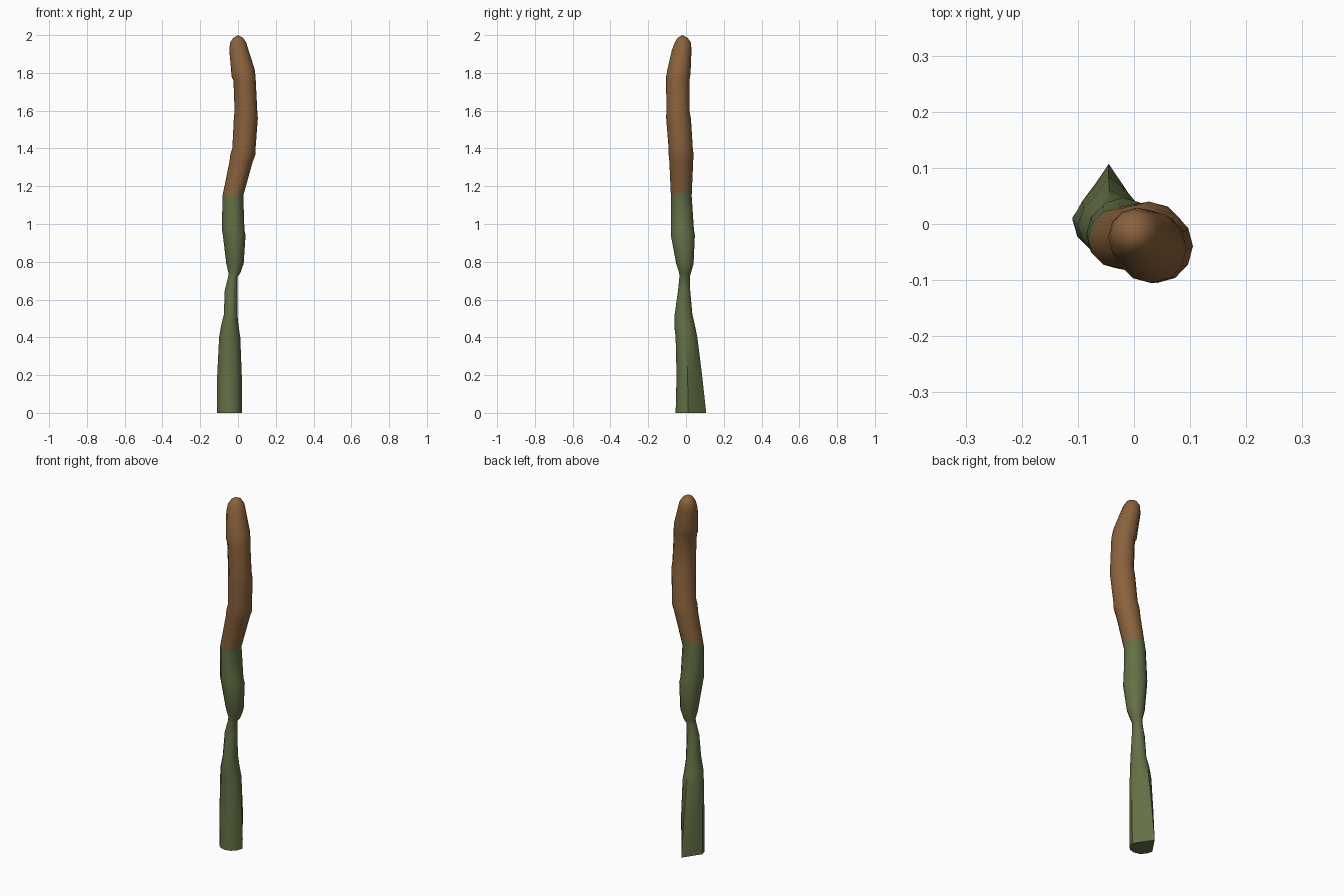
import bpy, bmesh, math
from mathutils import Vector

if "Cube" in bpy.data.objects:
    bpy.data.objects.remove(bpy.data.objects["Cube"])


def material(name, rgb):
    m = bpy.data.materials.new(name)
    m.diffuse_color = (*rgb, 1)
    m.use_nodes = True
    m.node_tree.nodes["Principled BSDF"].inputs["Base Color"].default_value = m.diffuse_color
    return m


green = material("stem green", (0.127, 0.162, 0.061))
brown = material("bark brown", (0.258, 0.122, 0.045))

SIDES = 12
# Cross-sections: height, left x, right x, front y, back y
RINGS = [
    (0.00, -.11, .02, -.055, .107),
    (0.20, -.11, .02, -.05, .085),
    (0.40, -.10, .012, -.055, .06),
    (0.46, -.09, .003, -.062, .048),
    (0.52, -.075, -.003, -.06, .034),
    (0.65, -.07, -.003, -.042, .022),
    (0.72, -.052, -.003, -.035, .02),
    (0.74, -.05, .012, -.036, .026),
    (0.79, -.062, .03, -.052, .04),
    (0.94, -.08, .04, -.08, .047),
    (0.97, -.085, .034, -.08, .042),
    (1.15, -.082, .028, -.08, .03),
    (1.33, -.045, .078, -.088, .038),
    (1.37, -.04, .093, -.092, .04),
    (1.40, -.03, .093, -.092, .036),
    (1.56, -.022, .105, -.105, .026),
    (1.60, -.018, .102, -.104, .018),
    (1.76, -.024, .094, -.105, .018),
    (1.78, -.034, .093, -.105, .022),
    (1.82, -.037, .088, -.098, .025),
    (1.92, -.046, .056, -.075, .029),
    (1.96, -.042, .044, -.06, .026),
    (1.985, -.025, .027, -.045, .01),
]

# Bent tapering stalk, lofted through the cross-sections
bm = bmesh.new()
loops = []
for z, x0, x1, y0, y1 in RINGS:
    cx, cy = (x0 + x1) / 2, (y0 + y1) / 2
    pointed = max(0, 1 - z / 0.5)          # the foot narrows to a ridge at the back
    cy -= 0.015 * pointed
    loop = []
    for i in range(SIDES):
        a = math.tau * i / SIDES
        c, s = math.cos(a), math.sin(a)
        if s > 0:
            k = 1 / (abs(c) + s)           # straight-sided back half
            k = 1 + (k - 1) * pointed
            c, s = c * k, s * k
        depth = y1 - cy if s > 0 else cy - y0
        loop.append(bm.verts.new((cx + c * (x1 - x0) / 2, cy + s * depth, z)))
    loops.append(loop)
for lower, upper in zip(loops, loops[1:]):
    for i in range(SIDES):
        j = (i + 1) % SIDES
        bm.faces.new((lower[i], lower[j], upper[j], upper[i]))

# Foot cap and rounded tip
bm.faces.new(loops[0][::-1])
tip = bm.verts.new((0, -.02, 2))
for i in range(SIDES):
    bm.faces.new((loops[-1][i], loops[-1][(i + 1) % SIDES], tip))

# Slanted colour border: green below, brown above
border = Vector((0, 0, 1.18))
normal = Vector((0, -0.4, 1)).normalized()
bmesh.ops.bisect_plane(bm, geom=bm.verts[:] + bm.edges[:] + bm.faces[:],
                       plane_co=border, plane_no=normal, dist=1e-5)
for f in bm.faces:
    f.material_index = int((f.calc_center_median() - border).dot(normal) > 0)
bmesh.ops.recalc_face_normals(bm, faces=bm.faces[:])

mesh = bpy.data.meshes.new("stalk")
bm.to_mesh(mesh)
bm.free()
mesh.materials.append(green)
mesh.materials.append(brown)
stalk = bpy.data.objects.new("stalk", mesh)
bpy.context.collection.objects.link(stalk)
bpy.context.view_layer.objects.active = stalk
stalk.select_set(True)
bpy.ops.object.shade_smooth_by_angle(angle=math.radians(40))
